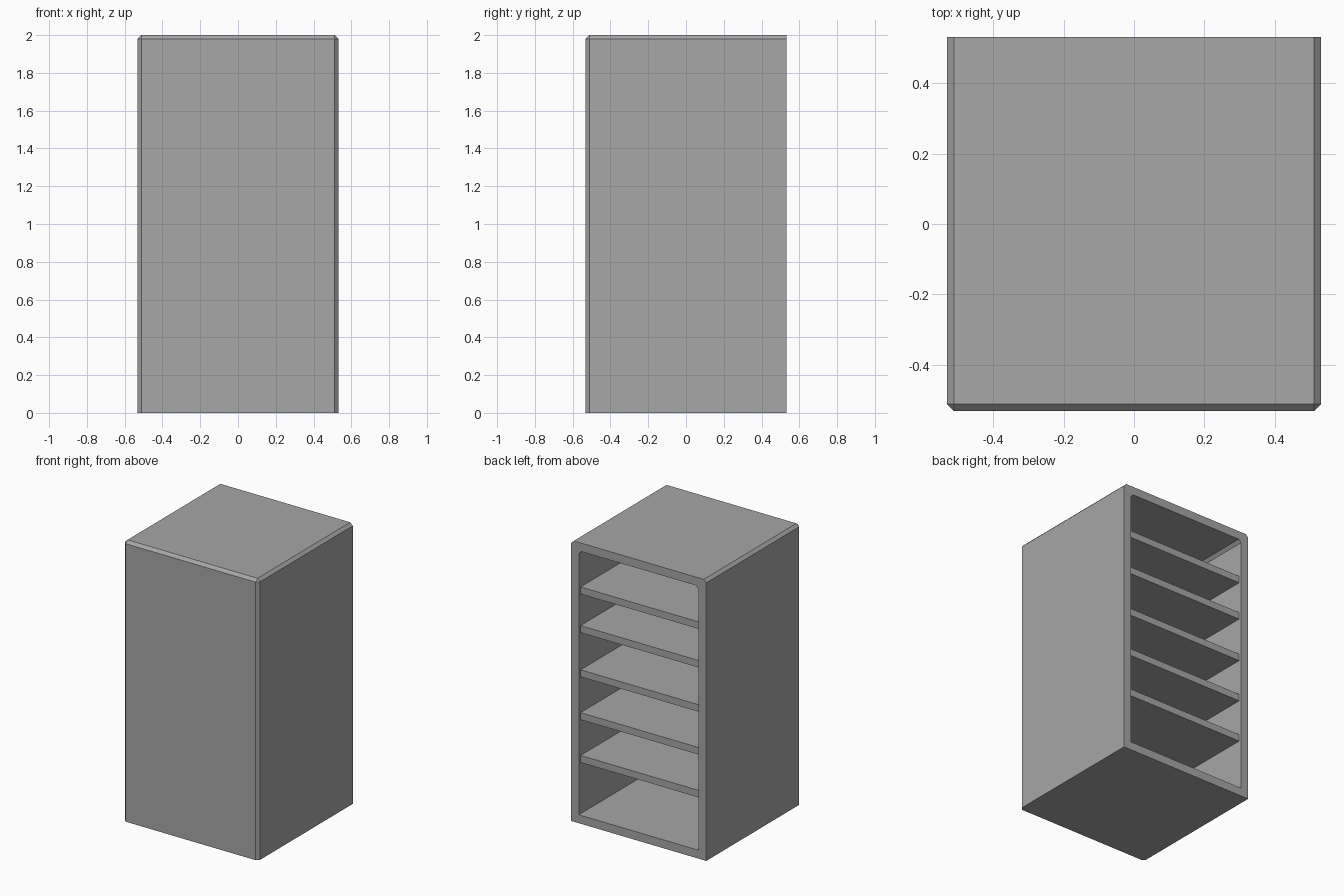
import bpy
import bmesh
from math import atan2

HALF, HEIGHT, WALL, CHAMFER = 0.532, 2.0, 0.06, 0.02
SHELF_TOPS = (0.475, 0.78, 1.085, 1.40, 1.675)
SHELF_THICK, SHELF_INSET = 0.05, 0.02

if "Cube" in bpy.data.objects:
    bpy.data.objects.remove(bpy.data.objects["Cube"])

grey = bpy.data.materials.new("plain grey")
grey.use_nodes = True
colour = (0.385, 0.385, 0.385, 1)
grey.diffuse_color = colour
grey.node_tree.nodes["Principled BSDF"].inputs["Base Color"].default_value = colour


def add_box(bm, low, high):
    verts = bmesh.ops.create_cube(bm, size=1)["verts"]
    for v in verts:
        for i in range(3):
            v.co[i] = low[i] if v.co[i] < 0 else high[i]
    return verts


def finish(name, bm):
    bmesh.ops.recalc_face_normals(bm, faces=bm.faces)
    mesh = bpy.data.meshes.new(name)
    bm.to_mesh(mesh)
    bm.free()
    mesh.materials.append(grey)
    obj = bpy.data.objects.new(name, mesh)
    bpy.context.collection.objects.link(obj)


def add_open_shell(bm, low, high):
    """Box open at the back, chamfered on the front, top and upright edges.

    Returns the corners of the opening in order around it."""
    old_verts = set(bm.verts)
    verts = add_box(bm, low, high)
    edges = []
    for e in {e for v in verts for e in v.link_edges}:
        a, b = (v.co for v in e.verts)
        on_back = min(a.y, b.y) > high[1] - 1e-4
        on_bottom = max(a.z, b.z) < low[2] + 1e-4
        if not on_back and not on_bottom:
            edges.append(e)
    # the two lower side edges and the back edges stay square
    bmesh.ops.bevel(bm, geom=edges, offset=CHAMFER, offset_type="OFFSET",
                    segments=1, profile=0.5, affect="EDGES")
    back = [f for f in bm.faces if not old_verts.intersection(f.verts)
            and all(v.co.y > high[1] - 1e-4 for v in f.verts)]
    rim = {v for f in back for v in f.verts}
    bmesh.ops.delete(bm, geom=back, context="FACES_ONLY")
    return sorted(rim, key=lambda v: atan2(v.co.z - HEIGHT / 2, v.co.x))


# Cabinet: outer and inner shells joined by a flat rim around the open back
bm = bmesh.new()
inner = HALF - WALL
outer_rim = add_open_shell(bm, (-HALF, -HALF, 0), (HALF, HALF, HEIGHT))
inner_rim = add_open_shell(bm, (-inner, -inner, WALL),
                           (inner, HALF, HEIGHT - WALL))
for i in range(len(outer_rim)):
    bm.faces.new((outer_rim[i - 1], outer_rim[i], inner_rim[i], inner_rim[i - 1]))
finish("cabinet", bm)

# Shelves, set slightly in from the open back
for number, top in enumerate(SHELF_TOPS, 1):
    bm = bmesh.new()
    add_box(bm, (-inner, -inner, top - SHELF_THICK),
            (inner, HALF - SHELF_INSET, top))
    finish(f"shelf_{number}", bm)
